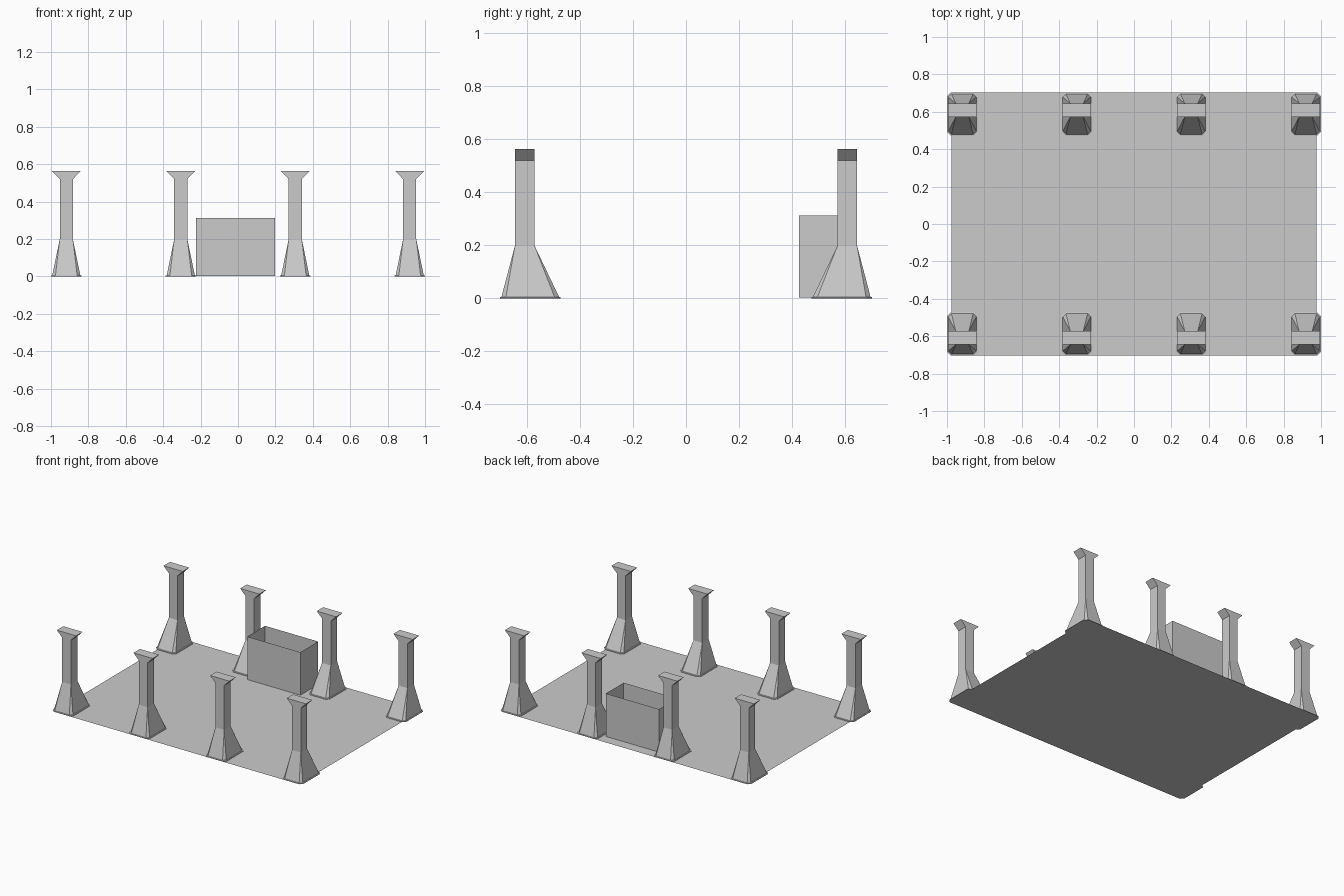
import bpy
import bmesh

cube = bpy.data.objects.get("Cube")
if cube:
    bpy.data.objects.remove(cube, do_unlink=True)

grey = bpy.data.materials.new("light_grey")
grey.use_nodes = True
grey.diffuse_color = (0.6, 0.6, 0.6, 1)
grey.node_tree.nodes["Principled BSDF"].inputs["Base Color"].default_value = (0.6, 0.6, 0.6, 1)


def make_object(name, bm):
    bmesh.ops.remove_doubles(bm, verts=bm.verts, dist=0.0001)
    bmesh.ops.dissolve_degenerate(bm, edges=bm.edges, dist=0.0001)
    bmesh.ops.recalc_face_normals(bm, faces=bm.faces)
    mesh = bpy.data.meshes.new(name)
    bm.to_mesh(mesh)
    bm.free()
    mesh.materials.append(grey)
    obj = bpy.data.objects.new(name, mesh)
    bpy.context.collection.objects.link(obj)
    return obj


def ring(bm, half_x, y0, y1, z, cut):
    """Rectangle with its four corners cut off; a zero cut doubles the points."""
    x = half_x
    outline = [(-x + cut, y0), (x - cut, y0), (x, y0 + cut), (x, y1 - cut),
               (x - cut, y1), (-x + cut, y1), (-x, y1 - cut), (-x, y0 + cut)]
    return [bm.verts.new((px, py, z)) for px, py in outline]


def column(name, x, side):
    # Levels from foot to flared cap: half width, inner y, outer y, height, corner cut
    levels = [(0.0815, 0.473, 0.702, 0, 0.02),
              (0.0815, 0.473, 0.702, 0.004, 0.02),
              (0.075, 0.479, 0.696, 0.006, 0.017),
              (0.035, 0.572, 0.645, 0.2, 0),
              (0.035, 0.572, 0.645, 0.52, 0),
              (0.077, 0.572, 0.645, 0.563, 0)]
    bm = bmesh.new()
    rings = [ring(bm, *level) for level in levels]
    for low, high in zip(rings, rings[1:]):
        for i in range(8):
            j = (i + 1) % 8
            bm.faces.new((low[i], low[j], high[j], high[i]))
    bm.faces.new(rings[0][::-1])
    bm.faces.new(rings[-1])
    for v in bm.verts:
        v.co.x += x
        v.co.y *= side
    return make_object(name, bm)


# Two mirrored rows of columns, the long slope of each base facing inward
for row, side in (("front", -1), ("back", 1)):
    for n in range(4):
        column(f"{row}_column_{n + 1}", -0.918 + n * 0.612, side)

# Thin floor sheet
bm = bmesh.new()
bm.faces.new([bm.verts.new((x, y, 0))
              for x, y in ((-0.977, -0.702), (0.977, -0.702), (0.977, 0.702), (-0.977, 0.702))])
make_object("floor", bm)

# Open enclosure of four thin walls
bm = bmesh.new()
corners = [(-0.225, 0.427), (0.199, 0.427), (0.199, 0.63), (-0.225, 0.63)]
bottom, top = [[bm.verts.new((x, y, z)) for x, y in corners] for z in (0.003, 0.313)]
for i in range(4):
    j = (i + 1) % 4
    bm.faces.new((bottom[i], bottom[j], top[j], top[i]))
make_object("enclosure_walls", bm)
